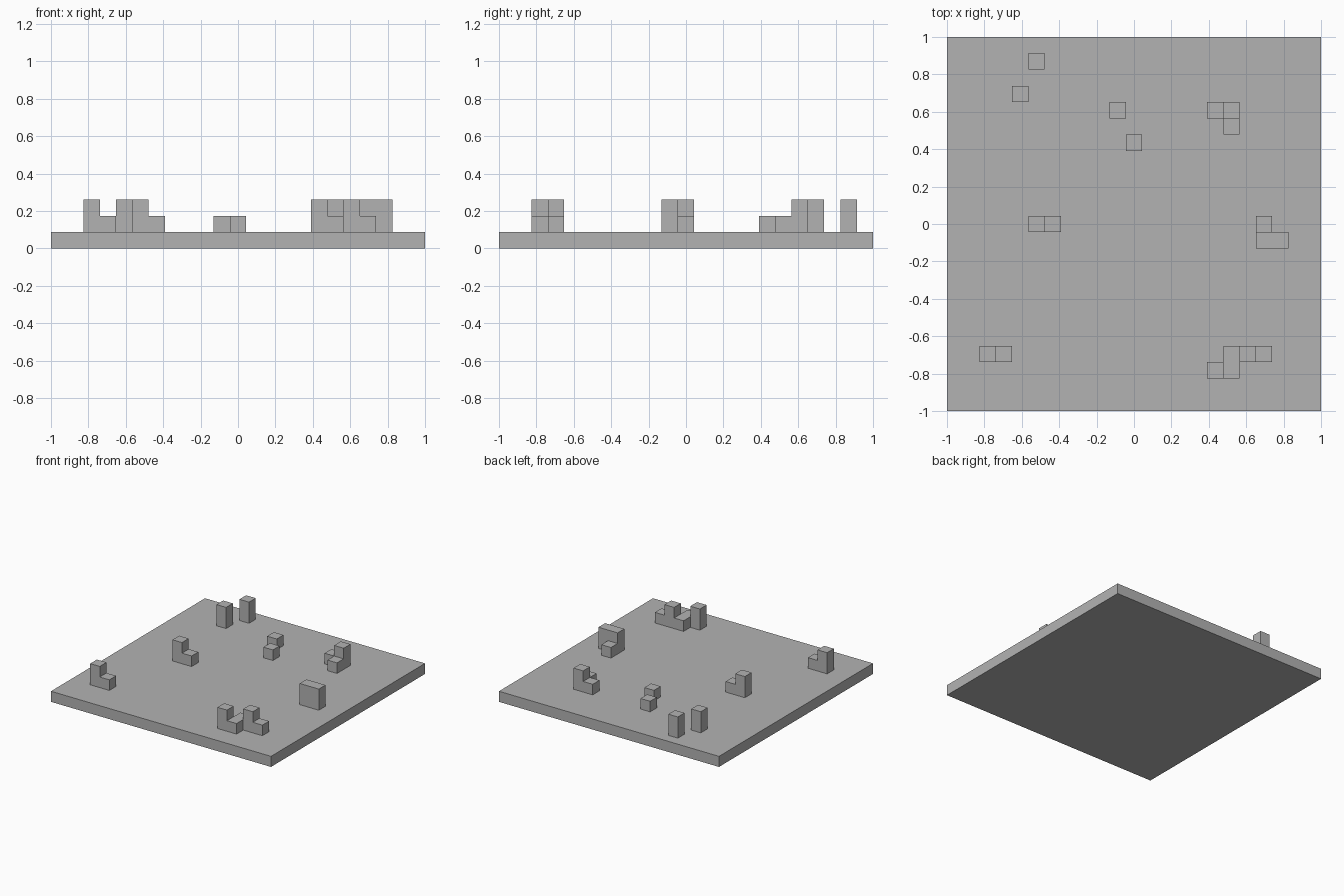
import bpy
import bmesh
from mathutils import Matrix, Vector

if "Cube" in bpy.data.objects:
    bpy.data.objects.remove(bpy.data.objects["Cube"], do_unlink=True)

GRID = 23
UNIT = 2 / GRID

stone = bpy.data.materials.new("stone_grey")
stone.use_nodes = True
grey = (0.45, 0.45, 0.45, 1)
stone.diffuse_color = grey
stone.node_tree.nodes["Principled BSDF"].inputs["Base Color"].default_value = grey


def finish(name, bm):
    mesh = bpy.data.meshes.new(name)
    bm.to_mesh(mesh)
    bm.free()
    mesh.materials.append(stone)
    obj = bpy.data.objects.new(name, mesh)
    bpy.context.collection.objects.link(obj)


def voxel_group(name, columns):
    """Union of unit cubes: columns are (cell x, cell y, height in cubes)."""
    cells = {(x, y, z) for x, y, h in columns for z in range(h)}
    bm = bmesh.new()
    for cell in sorted(cells):
        made = bmesh.ops.create_cube(
            bm, size=UNIT,
            matrix=Matrix.Translation((Vector(cell) + Vector((0, 0, 1.5))) * UNIT))
        # drop the faces shared with a neighbouring cube
        faces = {f for v in made["verts"] for f in v.link_faces}
        bm.normal_update()
        for f in faces:
            step = tuple(round(c + n) for c, n in zip(cell, f.normal))
            if step in cells:
                bm.faces.remove(f)
    bmesh.ops.remove_doubles(bm, verts=bm.verts[:], dist=UNIT / 100)
    bmesh.ops.dissolve_limit(bm, angle_limit=0.01, verts=bm.verts[:], edges=bm.edges[:])
    finish(name, bm)


# Flat ground slab, one cube thick
slab = bmesh.new()
bmesh.ops.create_cube(slab, size=1, matrix=Matrix.Translation((0, 0, UNIT / 2))
                      @ Matrix.Diagonal((2, 2, UNIT, 1)))
finish("ground_slab", slab)

# Ruined wall pieces standing on the slab
groups = {
    "back_pillar": [(-6, 10, 2)],
    "left_back_pillar": [(-7, 8, 2)],
    "middle_back_cube": [(-1, 7, 1)],
    "middle_front_cube": [(0, 5, 1)],
    "back_corner_wall": [(5, 7, 1), (6, 7, 2), (6, 6, 1)],
    "middle_step": [(-6, 0, 2), (-5, 0, 1)],
    "side_corner_wall": [(8, -1, 2), (9, -1, 2), (8, 0, 1)],
    "front_step": [(-9, -8, 2), (-8, -8, 1)],
    "front_zigzag_wall": [(5, -9, 2), (6, -9, 1), (6, -8, 1), (7, -8, 2), (8, -8, 1)],
}
for name, columns in groups.items():
    voxel_group(name, columns)
